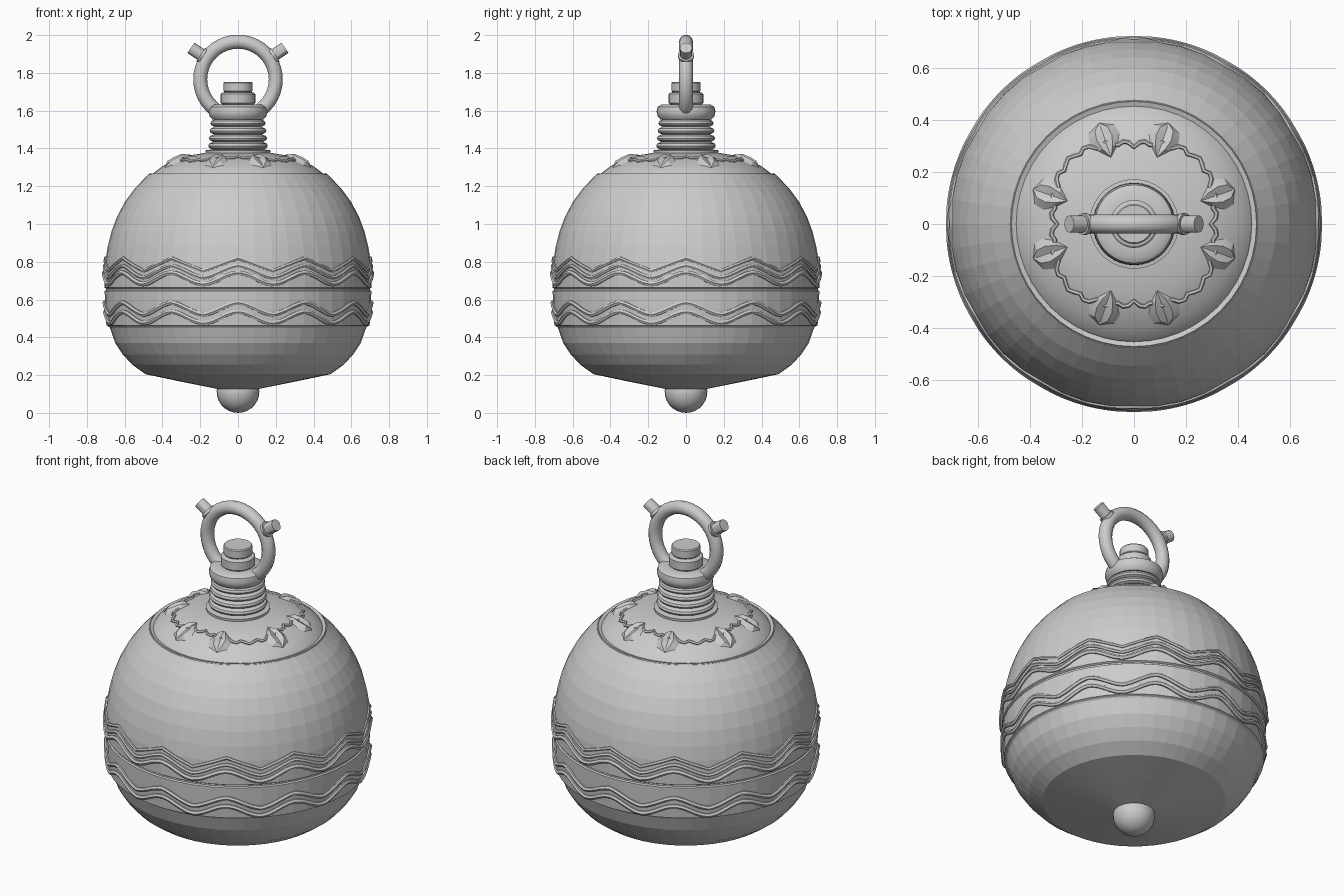
import bpy, bmesh, math
from mathutils import Vector, Matrix

if "Cube" in bpy.data.objects:
    bpy.data.objects.remove(bpy.data.objects["Cube"])

grey = bpy.data.materials.new("plain grey")
grey.diffuse_color = (0.6, 0.6, 0.6, 1)
grey.use_nodes = True
grey.node_tree.nodes["Principled BSDF"].inputs["Base Color"].default_value = grey.diffuse_color


def make(name, bm, smooth=None):
    bmesh.ops.recalc_face_normals(bm, faces=bm.faces)
    me = bpy.data.meshes.new(name)
    bm.to_mesh(me)
    bm.free()
    ob = bpy.data.objects.new(name, me)
    bpy.context.collection.objects.link(ob)
    me.materials.append(grey)
    if smooth:
        bpy.ops.object.select_all(action='DESELECT')
        bpy.context.view_layer.objects.active = ob
        ob.select_set(True)
        bpy.ops.object.shade_smooth_by_angle(angle=math.radians(smooth))
    return ob


def lathe(name, profile, n=48, smooth=None):
    bm = bmesh.new()
    rings = []
    for r, z in profile:
        if r == 0:
            rings.append([bm.verts.new((0, 0, z))] * n)
        else:
            rings.append([bm.verts.new((r * math.cos(a), r * math.sin(a), z))
                          for a in (2 * math.pi * i / n for i in range(n))])
    for p, q in zip(rings, rings[1:]):
        for i in range(n):
            j = (i + 1) % n
            bm.faces.new(list(dict.fromkeys((p[i], p[j], q[j], q[i]))))
    return make(name, bm, smooth)


def tube(name, pts, depth, sides=6, smooth=40):
    """Closed tube along points that circle the z axis."""
    bm = bmesh.new()
    n = len(pts)
    rings = []
    for i, p in enumerate(pts):
        t = (pts[(i + 1) % n] - pts[i - 1]).normalized()
        out = Vector((p.x, p.y, 0)).normalized()
        side = t.cross(out).normalized()
        out = side.cross(t)
        rings.append([bm.verts.new(p + depth * (math.cos(a) * out + math.sin(a) * side))
                      for a in (2 * math.pi * k / sides for k in range(sides))])
    for i in range(n):
        p, q = rings[i], rings[(i + 1) % n]
        for k in range(sides):
            m = (k + 1) % sides
            bm.faces.new((p[k], p[m], q[m], q[k]))
    return make(name, bm, smooth)


def interp(profile, z):
    for (r0, z0), (r1, z1) in zip(profile, profile[1:]):
        if z0 <= z <= z1 and z1 > z0:
            return r0 + (r1 - r0) * (z - z0) / (z1 - z0)
    return profile[-1][0]


# hollow-looking globe body with a stepped middle belt
body = [(0, .12), (.10, .125), (.30, .165), (.49, .205), (.56, .255), (.61, .31), (.65, .37),
        (.678, .45), (.683, .457), (.697, .463), (.703, .55), (.706, .645), (.698, .65), (.698, .658),
        (.708, .664), (.708, .72), (.703, .80), (.690, .88), (.670, .96), (.640, 1.04),
        (.597, 1.12), (.545, 1.19), (.475, 1.262), (0, 1.262)]
lathe("globe_body", body)

# shallow cap on the shoulder
cap = [(.478, 1.245), (.470, 1.268), (.452, 1.262), (.445, 1.272), (.40, 1.305), (.34, 1.338),
       (.28, 1.36), (.20, 1.372), (.15, 1.38), (0, 1.38)]
lathe("shoulder_cap", cap, smooth=25)

# bottom ball
bm = bmesh.new()
bmesh.ops.create_uvsphere(bm, u_segments=24, v_segments=14, radius=.113,
                          matrix=Matrix.Translation((0, 0, .113)) @ Matrix.Diagonal((1, 1, 1, 1)))
make("bottom_ball", bm, 30)

# ribbed neck and swollen collar
neck = [(.17, 1.37), (.172, 1.39)]
for i in range(4):
    z = 1.395 + i * .04
    w = .158 - i * .004
    neck += [(w - .022, z), (w - .005, z + .008), (w, z + .018), (w - .005, z + .03), (w - .022, z + .038)]
neck += [(.135, 1.553), (.150, 1.57), (.156, 1.595), (.150, 1.62), (.13, 1.632), (.085, 1.632), (0, 1.632)]
lathe("ribbed_neck", neck, 36, 35)

# stepped plug above the collar
lathe("plug", [(.07, 1.62), (.092, 1.64), (.092, 1.688), (.085, 1.695), (.072, 1.698), (.077, 1.705),
               (.077, 1.747), (.072, 1.753), (0, 1.753)], 24, 30)

# hanging ring
bm = bmesh.new()
seg, sides = 40, 12
grid = [[bm.verts.new(((.2 + .037 * math.cos(b)) * math.cos(a), .037 * math.sin(b),
                       1.765 + (.2 + .037 * math.cos(b)) * math.sin(a)))
         for b in (2 * math.pi * k / sides for k in range(sides))]
        for a in (2 * math.pi * i / seg for i in range(seg))]
for i in range(seg):
    for k in range(sides):
        i2, k2 = (i + 1) % seg, (k + 1) % sides
        bm.faces.new((grid[i][k], grid[i2][k], grid[i2][k2], grid[i][k2]))
make("hanging_ring", bm, 40)

# two pegs with small collars on the ring
for s, side in ((1, "right"), (-1, "left")):
    bm = bmesh.new()
    d = Vector((s * math.cos(math.radians(34)), 0, math.sin(math.radians(34))))
    rot = d.to_track_quat('Z', 'Y').to_matrix().to_4x4()
    for dist, rad, length in ((.255, .033, .09), (.229, .043, .016)):
        m = Matrix.Translation(Vector((0, 0, 1.765)) + d * dist) @ rot
        bmesh.ops.create_cone(bm, cap_ends=True, segments=12, radius1=rad, radius2=rad,
                              depth=length, matrix=m)
    make("ring_peg_" + side, bm, 30)


# wavy relief lines round the belt: height, amplitude, spike sharpness, thickness
def wave(a, sharp):
    t = (a * 12 / (2 * math.pi)) % 1
    tri = 4 * abs(t - .5) - 1
    return (1 - sharp) * math.cos(2 * math.pi * t) + sharp * tri


lines = (("lower_wave_bottom", .505, .030, .1, .013), ("lower_wave_top", .552, .032, .4, .013),
         ("upper_wave_bottom", .712, .030, .1, .014), ("upper_wave_middle", .748, .032, .4, .011),
         ("upper_wave_top", .785, .034, 1, .010))
for name, z0, amp, sharp, depth in lines:
    pts = []
    for i in range(192):
        a = 2 * math.pi * i / 192
        z = z0 + amp * wave(a + math.pi / 2, sharp)
        r = interp(body, z) if not .64 < z < .665 else .706
        pts.append(Vector((r * math.cos(a), r * math.sin(a), z)))
    tube(name, pts, depth)


# cap relief: height of cap at a radius
def cap_z(r):
    return interp([(z, -q) for q, z in cap[3:]], -r)


def on_cap(x, y, h=0):
    return Vector((x, y, cap_z(math.hypot(x, y)) + h))


# eight leaves in pairs, each with a raised spine
outline = ((.27, 0), (.31, .04), (.35, .062), (.385, .052), (.41, 0))
for q in range(4):
    bm = bmesh.new()
    for off in (-19, 19):
        a = math.radians(90 * q + off)
        c, s = math.cos(a), math.sin(a)
        for sg in (-1, 1):
            edge = [bm.verts.new(on_cap(r * c - sg * w * s, r * s + sg * w * c, .0)) for r, w in outline]
            mid = [bm.verts.new(on_cap(r * c - sg * w * .5 * s, r * s + sg * w * .5 * c, .022 if w else .004))
                   for r, w in outline]
            spine = [bm.verts.new(on_cap(r * c, r * s, .008)) for r, w in outline]
            for i in range(4):
                for u, v in ((spine, mid), (mid, edge)):
                    bm.faces.new((u[i], u[i + 1], v[i + 1], v[i]))
    make("leaf_pair_%d" % (q + 1), bm, 30)

# scalloped garland linking the leaves
pts = []
for i in range(96):
    a = 2 * math.pi * i / 96
    r = .315 + .022 * abs(math.sin(a * 14)) - .02 * math.cos(4 * a)
    pts.append(on_cap(r * math.cos(a), r * math.sin(a), .002))
tube("garland", pts, .009)
